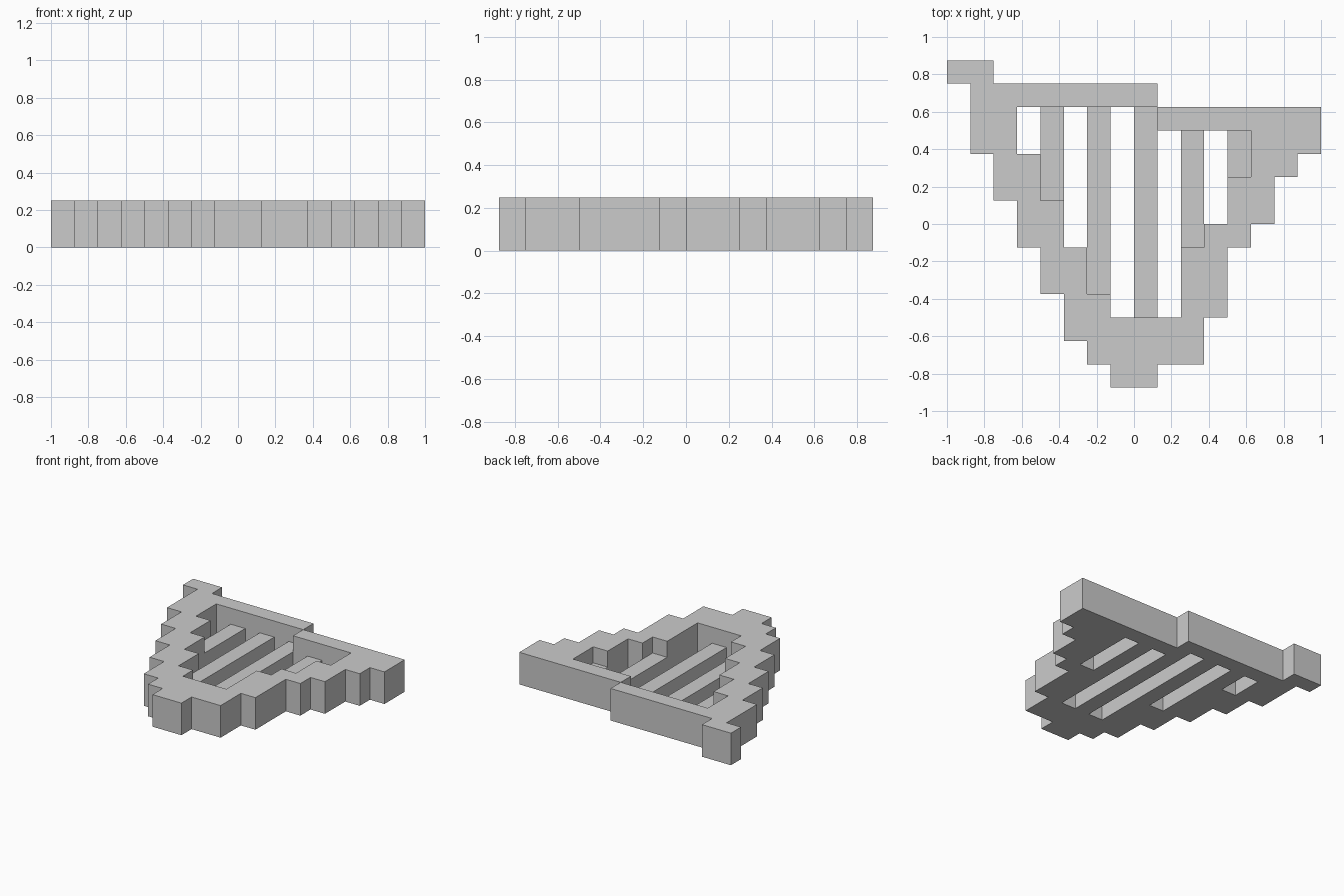
import bpy, bmesh

if "Cube" in bpy.data.objects:
    bpy.data.objects.remove(bpy.data.objects["Cube"])

U = 0.125  # grid step: every edge lies on a multiple of this


def prism(name, points, height):
    """Extrude a clockwise or counter-clockwise outline up from z = 0."""
    bm = bmesh.new()
    face = bm.faces.new([bm.verts.new((x * U, y * U, 0)) for x, y in points])
    new = bmesh.ops.extrude_face_region(bm, geom=[face], use_keep_orig=True)
    top = [g for g in new["geom"] if isinstance(g, bmesh.types.BMVert)]
    bmesh.ops.translate(bm, verts=top, vec=(0, 0, height * U))
    bmesh.ops.recalc_face_normals(bm, faces=bm.faces[:])
    mesh = bpy.data.meshes.new(name)
    bm.to_mesh(mesh)
    bm.free()
    obj = bpy.data.objects.new(name, mesh)
    bpy.context.collection.objects.link(obj)
    return obj


def stairs(start, moves):
    """Outline from alternating new x / new y values."""
    x, y = start
    pts = [(x, y)]
    for i, v in enumerate(moves):
        x, y = (v, y) if i % 2 == 0 else (x, v)
        pts.append((x, y))
    return pts


# Stepped frame: one open ring whose ends meet at the corner (1, 5)
outer = [8, 3, 7, 2, 6, 0, 5, -1, 4, -4, 3, -6, 1, -7, -1, -6, -2, -5, -3, -3,
         -4, -1, -5, 1, -6, 3, -7, 6, -8, 7, -6, 6, 1, 5]
inner = [-5, 3, -4, 1, -3, -1, -2, -3, -1, -4, 2, -1, 3, 0, 4, 2, 5, 4, 1]
prism("frame", stairs((1, 5), outer + inner), 2)

# Half-height bars inside the frame: left x, front y, back y
for i, (x, y0, y1) in enumerate([(-4, 1, 5), (-2, -3, 5), (0, -4, 5),
                                 (2, -1, 4), (4, 2, 4)]):
    prism(f"bar_{i + 1}", [(x, y0), (x + 1, y0), (x + 1, y1), (x, y1)], 1)
